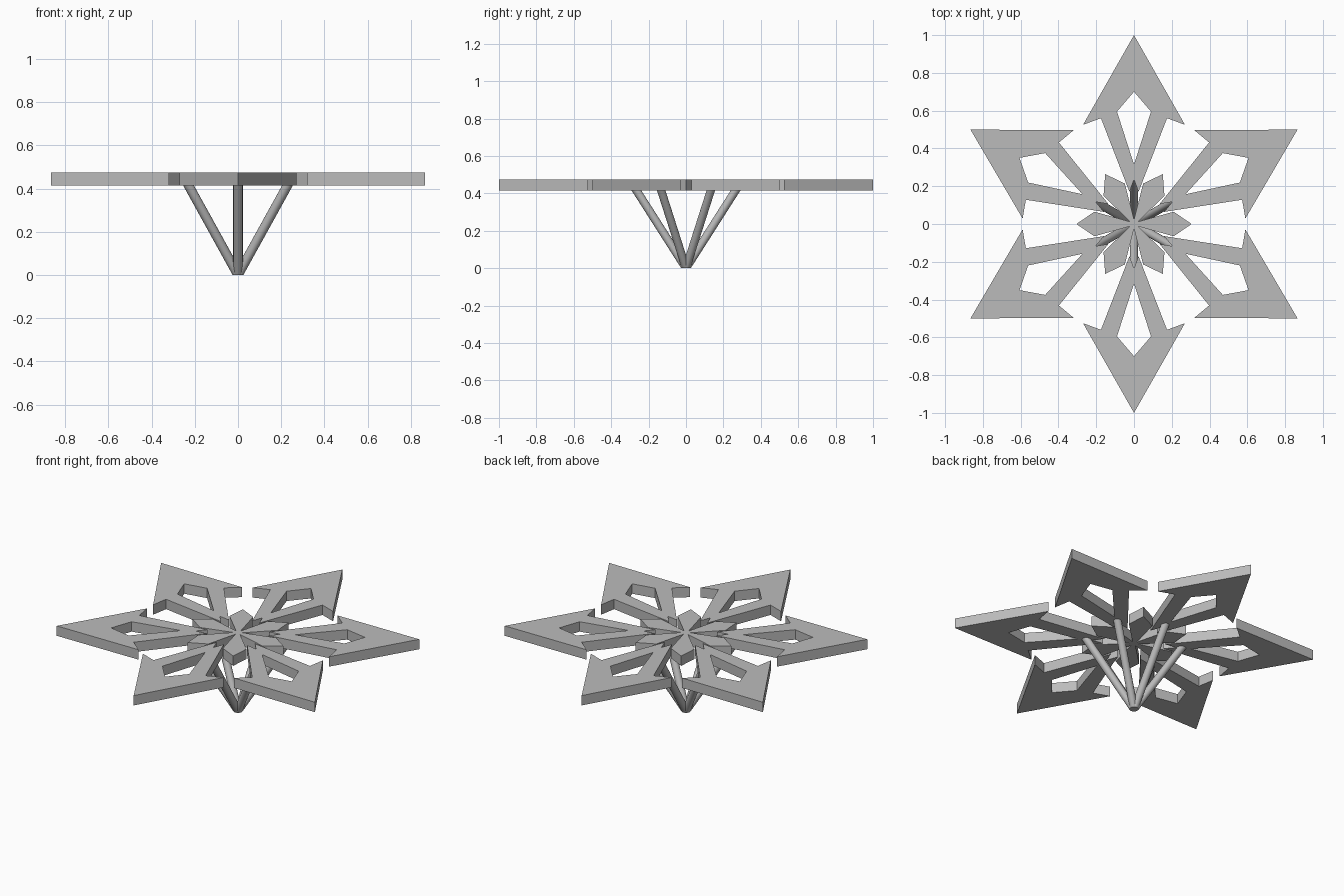
import bpy, bmesh
from math import sin, cos, pi, radians
from mathutils import Matrix, Vector

if "Cube" in bpy.data.objects:
    bpy.data.objects.remove(bpy.data.objects["Cube"])

BOTTOM, TOP = 0.415, 0.475

grey = bpy.data.materials.new("plain_grey")
grey.use_nodes = True
grey.diffuse_color = (0.5, 0.5, 0.5, 1)
grey.node_tree.nodes["Principled BSDF"].inputs["Base Color"].default_value = (0.5, 0.5, 0.5, 1)


def finish(name, bm):
    bmesh.ops.remove_doubles(bm, verts=bm.verts, dist=0.0001)
    bmesh.ops.recalc_face_normals(bm, faces=bm.faces)
    mesh = bpy.data.meshes.new(name)
    bm.to_mesh(mesh)
    bm.free()
    mesh.materials.append(grey)
    obj = bpy.data.objects.new(name, mesh)
    bpy.context.collection.objects.link(obj)
    return obj


def plate(name, outlines):
    """Flat plate made of joined outlines, raised to its thickness."""
    bm = bmesh.new()
    for pts in outlines:
        bm.faces.new([bm.verts.new((x, y, BOTTOM)) for x, y in pts])
    bmesh.ops.remove_doubles(bm, verts=bm.verts, dist=0.0001)
    ext = bmesh.ops.extrude_face_region(bm, geom=bm.faces[:], use_keep_orig=True)
    raised = [g for g in ext["geom"] if isinstance(g, bmesh.types.BMVert)]
    bmesh.ops.translate(bm, verts=raised, vec=(0, 0, TOP - BOTTOM))
    return finish(name, bm)


# Arm: arrowhead with a kite-shaped opening, half outline mirrored
tip, wing, notch, end = (0, 1), (0.27, 0.525), (0.175, 0.56), (0.024, 0.17)
hole_top, hole_side, hole_low, fork = (0, 0.7), (0.09, 0.595), (0, 0.315), (0, 0.235)
half = [[tip, wing, notch, hole_side, hole_top],
        [notch, end, fork, hole_low, hole_side]]
mirrored = [[(-x, y) for x, y in reversed(f)] for f in half]

# Strut: slanted round rod with level ends
def strut(name):
    bm = bmesh.new()
    bmesh.ops.create_cone(bm, cap_ends=True, segments=16,
                          radius1=0.022, radius2=0.022, depth=BOTTOM)
    for v in bm.verts:
        height = v.co.z + BOTTOM / 2
        v.co = Vector((v.co.x, v.co.y * 1.18 + 0.265 * height / BOTTOM, height))
    obj = finish(name, bm)
    for p in obj.data.polygons:
        p.use_smooth = abs(p.normal.z) < 0.9
    for e in obj.data.edges:
        a, b = (obj.data.vertices[i].co.z for i in e.vertices)
        e.use_edge_sharp = abs(a - b) < 0.001
    return obj


for i in range(6):
    turn = Matrix.Rotation(radians(60 * i), 4, 'Z')
    plate(f"arm_{i + 1}", half + mirrored).matrix_world = turn
    strut(f"strut_{i + 1}").matrix_world = turn

# Central rosette of six pointed petals
rosette = []
for i in range(6):
    a = i * pi / 3
    for along, across in ((0.21, -0.065), (0.305, 0), (0.21, 0.065)):
        rosette.append((along * cos(a) - across * sin(a), along * sin(a) + across * cos(a)))
    rosette.append((0.025 * cos(a + pi / 6), 0.025 * sin(a + pi / 6)))
plate("petal_rosette", [rosette])
